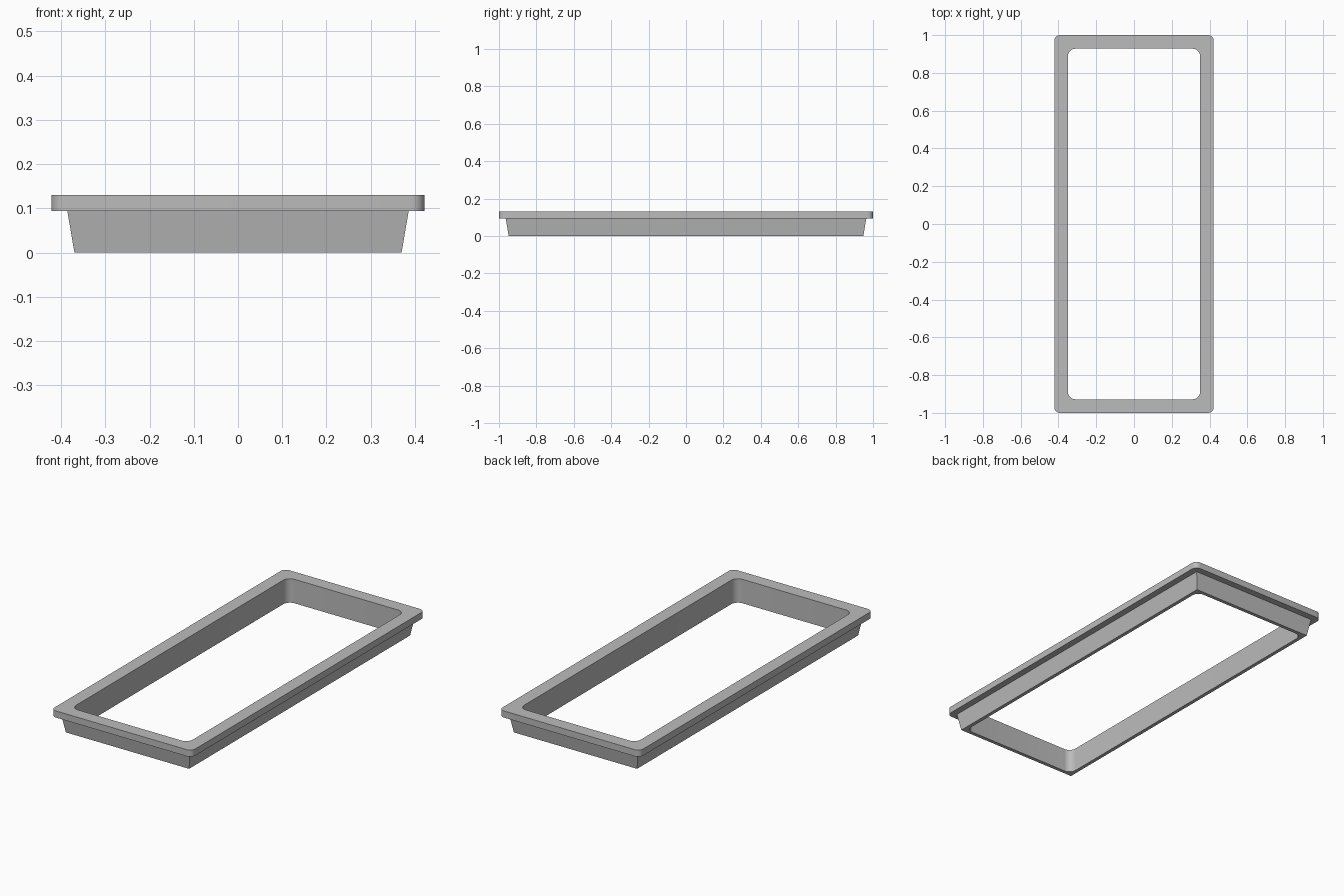
import bpy
import bmesh
from math import sin, cos, pi, radians

cube = bpy.data.objects.get("Cube")
if cube:
    bpy.data.objects.remove(cube, do_unlink=True)

SEGMENTS = 8  # steps per rounded corner

grey = bpy.data.materials.new("plain grey")
grey.use_nodes = True
colour = (0.5, 0.5, 0.5, 1)
grey.diffuse_color = colour
grey.node_tree.nodes["Principled BSDF"].inputs["Base Color"].default_value = colour


def rectangle_ring(bm, half_x, half_y, radius, z):
    """Ring of vertices around a rectangle with rounded corners."""
    ring = []
    for corner, (sx, sy) in enumerate([(1, 1), (-1, 1), (-1, -1), (1, -1)]):
        for step in range(SEGMENTS + 1):
            a = (corner + step / SEGMENTS) * pi / 2
            ring.append(bm.verts.new((sx * (half_x - radius) + radius * cos(a),
                                      sy * (half_y - radius) + radius * sin(a), z)))
    return ring


# Cross-section of the frame: half width, half length, corner radius, height
section = [
    (0.35, 0.928, 0.04, 0.0),      # opening, bottom
    (0.35, 0.928, 0.04, 0.13),     # opening, top
    (0.422, 1.0, 0.03, 0.13),      # flange, top
    (0.422, 1.0, 0.03, 0.094),     # flange, underside
    (0.386, 0.964, 0.0, 0.094),    # tapered skirt, top
    (0.37, 0.948, 0.0, 0.0),       # tapered skirt, bottom
]

bm = bmesh.new()
rings = [rectangle_ring(bm, *row) for row in section]
for lower, upper in zip(rings, rings[1:] + rings[:1]):
    for i in range(len(lower)):
        j = (i + 1) % len(lower)
        bm.faces.new((lower[i], lower[j], upper[j], upper[i]))

# Square skirt corners collapse to single points
bmesh.ops.remove_doubles(bm, verts=bm.verts, dist=0.0001)
bmesh.ops.recalc_face_normals(bm, faces=bm.faces)

mesh = bpy.data.meshes.new("flanged_frame")
bm.to_mesh(mesh)
bm.free()
mesh.materials.append(grey)
frame = bpy.data.objects.new("flanged_frame", mesh)
bpy.context.collection.objects.link(frame)

# Smooth the rounded corners only
bpy.ops.object.select_all(action="DESELECT")
frame.select_set(True)
bpy.context.view_layer.objects.active = frame
bpy.ops.object.shade_smooth_by_angle(angle=radians(30))
